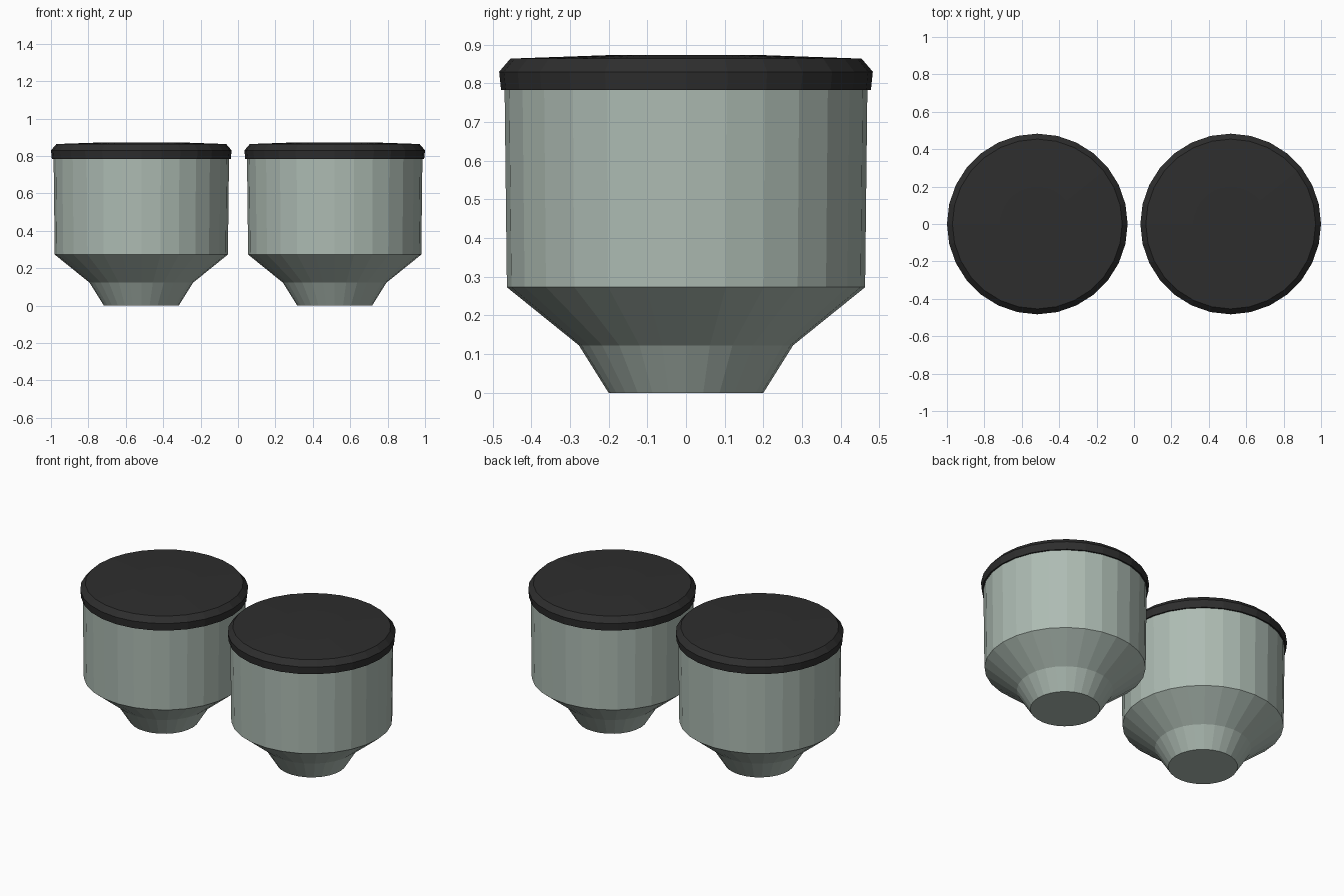
import bpy
import bmesh
from math import cos, sin, tau

if "Cube" in bpy.data.objects:
    bpy.data.objects.remove(bpy.data.objects["Cube"], do_unlink=True)

SEGMENTS = 28


def make_material(name, rgb):
    mat = bpy.data.materials.new(name)
    mat.use_nodes = True
    colour = (*rgb, 1)
    mat.diffuse_color = colour
    bsdf = mat.node_tree.nodes["Principled BSDF"]
    bsdf.inputs["Base Color"].default_value = colour
    bsdf.inputs["Roughness"].default_value = 0.7
    return mat


def turned_part(name, profile, x, mat):
    """Closed solid turned around z from (radius, height) pairs, bottom to top."""
    bm = bmesh.new()
    rings = []
    for radius, z in profile:
        angles = [tau * i / SEGMENTS for i in range(SEGMENTS)]
        rings.append([bm.verts.new((radius * cos(a), radius * sin(a), z)) for a in angles])
    for low, high in zip(rings, rings[1:]):
        for i in range(SEGMENTS):
            j = (i + 1) % SEGMENTS
            bm.faces.new((low[i], low[j], high[j], high[i]))
    bm.faces.new(rings[0][::-1])
    bm.faces.new(rings[-1])
    mesh = bpy.data.meshes.new(name)
    bm.to_mesh(mesh)
    bm.free()
    mesh.materials.append(mat)
    obj = bpy.data.objects.new(name, mesh)
    obj.location.x = x
    bpy.context.collection.objects.link(obj)
    return obj


sage = make_material("sage_grey", (0.42, 0.50, 0.45))
charcoal = make_material("charcoal", (0.027, 0.027, 0.027))

# Tapered foot, flared shoulder and nearly straight wall
body_profile = [(0.2, 0), (0.277, 0.123), (0.463, 0.273), (0.469, 0.79)]
# Overhanging rim, bevel and slightly domed top
lid_profile = [(0.478, 0.783), (0.483, 0.83), (0.454, 0.864), (0.2, 0.873)]

# Matching pair of lidded jars
for side, x in (("left", 0.517), ("right", -0.517)):
    turned_part(side + "_jar_body", body_profile, x, sage)
    turned_part(side + "_jar_lid", lid_profile, x, charcoal)
